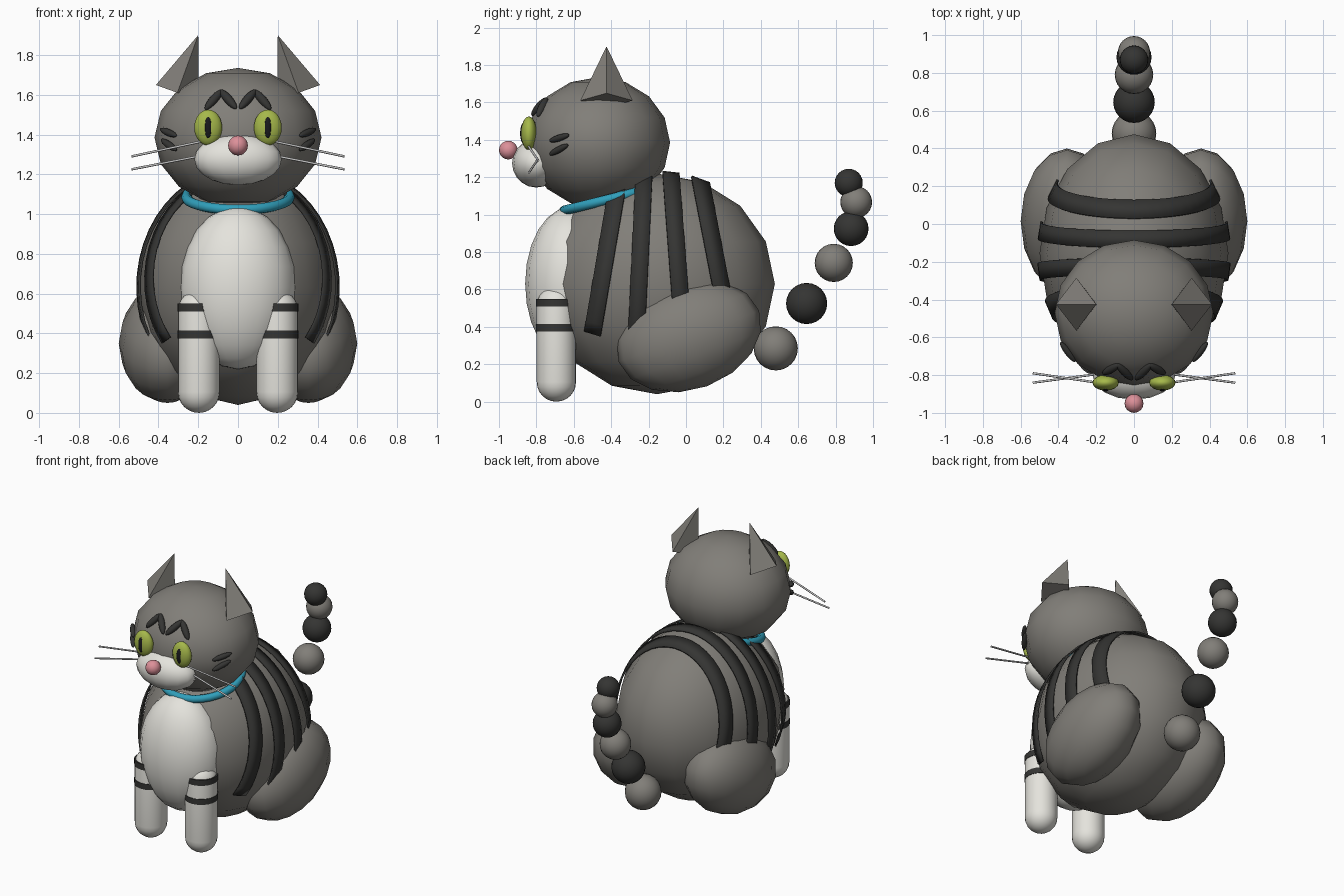
import bpy, bmesh, math
from mathutils import Vector

if "Cube" in bpy.data.objects:
    bpy.data.objects.remove(bpy.data.objects["Cube"])


def material(name, rgb):
    m = bpy.data.materials.new(name)
    m.diffuse_color = (*rgb, 1)
    m.use_nodes = True
    m.node_tree.nodes["Principled BSDF"].inputs["Base Color"].default_value = m.diffuse_color
    return m


FUR = material("grey_fur", (0.22, 0.21, 0.19))
DARK = material("dark_fur", (0.035, 0.035, 0.033))
WHITE = material("white_fur", (0.78, 0.77, 0.72))
EYE = material("eye_green", (0.38, 0.48, 0.07))
PUPIL = material("pupil_black", (0.01, 0.01, 0.012))
NOSE = material("nose_pink", (0.72, 0.28, 0.32))
COLLAR = material("collar_blue", (0.03, 0.35, 0.5))
WHISKER = material("whisker_grey", (0.6, 0.6, 0.58))


def finish(name, mat, smooth=True):
    ob = bpy.context.object
    ob.name = name
    ob.data.materials.append(mat)
    if smooth:
        bpy.ops.object.shade_smooth_by_angle(angle=math.radians(50))
    return ob


def ball(name, loc, radii, mat, seg=16, rings=8, tilt=0):
    bpy.ops.mesh.primitive_uv_sphere_add(segments=seg, ring_count=rings, radius=1,
                                         location=loc, rotation=(tilt, 0, 0))
    bpy.context.object.scale = radii
    return finish(name, mat)


def stroke(name, p, q, r, mat):
    """Pointed oval mark running from p to q."""
    p, q = Vector(p), Vector(q)
    ob = ball(name, (p + q) / 2, (r, r, (q - p).length / 2), mat, 12, 8)
    ob.rotation_euler = (q - p).to_track_quat('Z', 'Y').to_euler()


def rod(name, p, q, r, mat):
    p, q = Vector(p), Vector(q)
    bpy.ops.mesh.primitive_cylinder_add(vertices=8, radius=r, depth=(q - p).length, location=(p + q) / 2,
                                        rotation=(q - p).to_track_quat('Z', 'Y').to_euler())
    finish(name, mat)


def mesh_object(name, bm, mat):
    bmesh.ops.recalc_face_normals(bm, faces=bm.faces)
    me = bpy.data.meshes.new(name)
    bm.to_mesh(me)
    bm.free()
    ob = bpy.data.objects.new(name, me)
    bpy.context.collection.objects.link(ob)
    bpy.ops.object.select_all(action='DESELECT')
    bpy.context.view_layer.objects.active = ob
    ob.select_set(True)
    return finish(name, mat)


# Body and chest
BC, BR = Vector((0, -0.155, 0.63)), Vector((0.5, 0.63, 0.59))
ball("body", BC, BR, FUR)
ball("chest", (0, -0.62, 0.63), (0.295, 0.24, 0.41), WHITE, 16, 12)


# Body stripes: bands on slightly fanned planes, hugging the body ellipsoid
def stripe(name, yc, slope, half=0.045, grow=1.015, n=32):
    bm = bmesh.new()
    rows = []
    for i in range(n + 1):
        t = math.radians(-32 + 244 * i / n)
        row = []
        for side in (-half, half):
            z = BC.z
            for _ in range(12):
                y = yc + side + slope * (z - BC.z)
                f = grow * math.sqrt(max(0, 1 - ((y - BC.y) / BR.y / grow) ** 2))
                z = BC.z + BR.z * f * math.sin(t)
            row.append(bm.verts.new((BR.x * f * math.cos(t), y, z)))
        rows.append(row)
    for a, b in zip(rows, rows[1:]):
        bm.faces.new((a[0], a[1], b[1], b[0]))
    ob = mesh_object(name, bm, DARK)
    mod = ob.modifiers.new("thickness", 'SOLIDIFY')
    mod.thickness, mod.offset = 0.012, 0


for i, (yc, slope) in enumerate([(-0.455, 0.17), (-0.252, 0.047), (-0.036, -0.075), (0.185, -0.193)]):
    stripe(f"body_stripe_{i + 1}", yc, slope)


# Front leg: capsule spun from a profile
def capsule(name, x, y, r, top, mat):
    bm = bmesh.new()
    arc = [math.radians(a) for a in range(-90, 91, 15)]
    pts = [(r * math.cos(a), r + r * math.sin(a)) for a in arc if a <= 0.01]
    pts += [(r * math.cos(a), top - r + r * math.sin(a)) for a in arc if a >= -0.01]
    vs = [bm.verts.new((x + px, y, pz)) for px, pz in pts]
    es = [bm.edges.new(e) for e in zip(vs, vs[1:])]
    bmesh.ops.spin(bm, geom=vs + es, cent=(x, y, 0), axis=(0, 0, 1), angle=math.tau, steps=24)
    bmesh.ops.remove_doubles(bm, verts=bm.verts, dist=0.0005)
    mesh_object(name, bm, mat)


# Head and face
HC, HR = Vector((0, -0.47, 1.385)), Vector((0.42, 0.385, 0.35))
ball("head", HC, HR, FUR)
ball("muzzle", (0, -0.80, 1.275), (0.22, 0.13, 0.13), WHITE, 16, 10)
ball("nose", (0, -0.95, 1.345), (0.05, 0.05, 0.05), NOSE, 16, 10)


def on_brow(x, z):
    k = 1 - (x / HR.x) ** 2 - ((z - HC.z) / HR.z) ** 2
    return (x, HC.y - HR.y * math.sqrt(k) - 0.004, z)


# Mirrored parts
for s, side in ((-1, "left"), (1, "right")):
    ball(f"{side}_hind_leg", (s * 0.355, 0.015, 0.35), (0.245, 0.40, 0.285), FUR, tilt=math.radians(20))
    capsule(f"{side}_front_leg", s * 0.197, -0.693, 0.105, 0.62, WHITE)
    for z in (0.395, 0.53):
        bpy.ops.mesh.primitive_cylinder_add(vertices=24, radius=0.108, depth=0.04,
                                            location=(s * 0.197, -0.693, z))
        finish(f"{side}_leg_band", DARK)
    ball(f"{side}_eye", (s * 0.15, -0.84, 1.435), (0.07, 0.042, 0.09), EYE, 16, 12)
    ball(f"{side}_pupil", (s * 0.15, -0.87, 1.435), (0.02, 0.017, 0.055), PUPIL, 12, 8)

    # Brow and cheek marks
    stroke(f"{side}_outer_brow_mark", on_brow(s * 0.165, 1.525), on_brow(s * 0.08, 1.625), 0.022, DARK)
    stroke(f"{side}_inner_brow_mark", on_brow(s * 0.09, 1.625), on_brow(s * 0.008, 1.53), 0.022, DARK)
    stroke(f"{side}_upper_cheek_mark", (s * 0.31, -0.73, 1.393), (s * 0.39, -0.625, 1.427), 0.018, DARK)
    stroke(f"{side}_lower_cheek_mark", (s * 0.31, -0.73, 1.32), (s * 0.385, -0.63, 1.375), 0.018, DARK)

    # Whiskers
    rod(f"{side}_upper_whisker", (s * 0.16, -0.845, 1.37), (s * 0.535, -0.79, 1.29), 0.006, WHISKER)
    rod(f"{side}_lower_whisker", (s * 0.16, -0.79, 1.298), (s * 0.535, -0.84, 1.225), 0.006, WHISKER)

    # Ear: four-sided pyramid leaning inwards
    base, tip = Vector((s * 0.305, -0.425, 1.61)), Vector((s * 0.2, -0.425, 1.9))
    axis = tip - base
    bpy.ops.mesh.primitive_cone_add(vertices=4, radius1=1, radius2=0, depth=axis.length,
                                    location=(base + tip) / 2,
                                    rotation=(0, math.atan2(axis.x, axis.z), 0))
    bpy.context.object.scale = (0.115, 0.14, 1)
    finish(f"{side}_ear", FUR, smooth=False)

# Collar
bpy.ops.mesh.primitive_torus_add(major_segments=32, minor_segments=8, major_radius=0.26, minor_radius=0.026,
                                 location=(0, -0.40, 1.085), rotation=(math.radians(14), 0, 0))
finish("collar", COLLAR)

# Tail: row of shrinking balls
tail = [(0.48, 0.285, 0.118), (0.645, 0.525, 0.11), (0.79, 0.742, 0.102),
        (0.883, 0.925, 0.093), (0.91, 1.067, 0.085), (0.87, 1.17, 0.075)]
for i, (y, z, r) in enumerate(tail):
    ball(f"tail_ball_{i + 1}", (0, y, z), (r, r, r), DARK if i % 2 else FUR, 24, 12)
